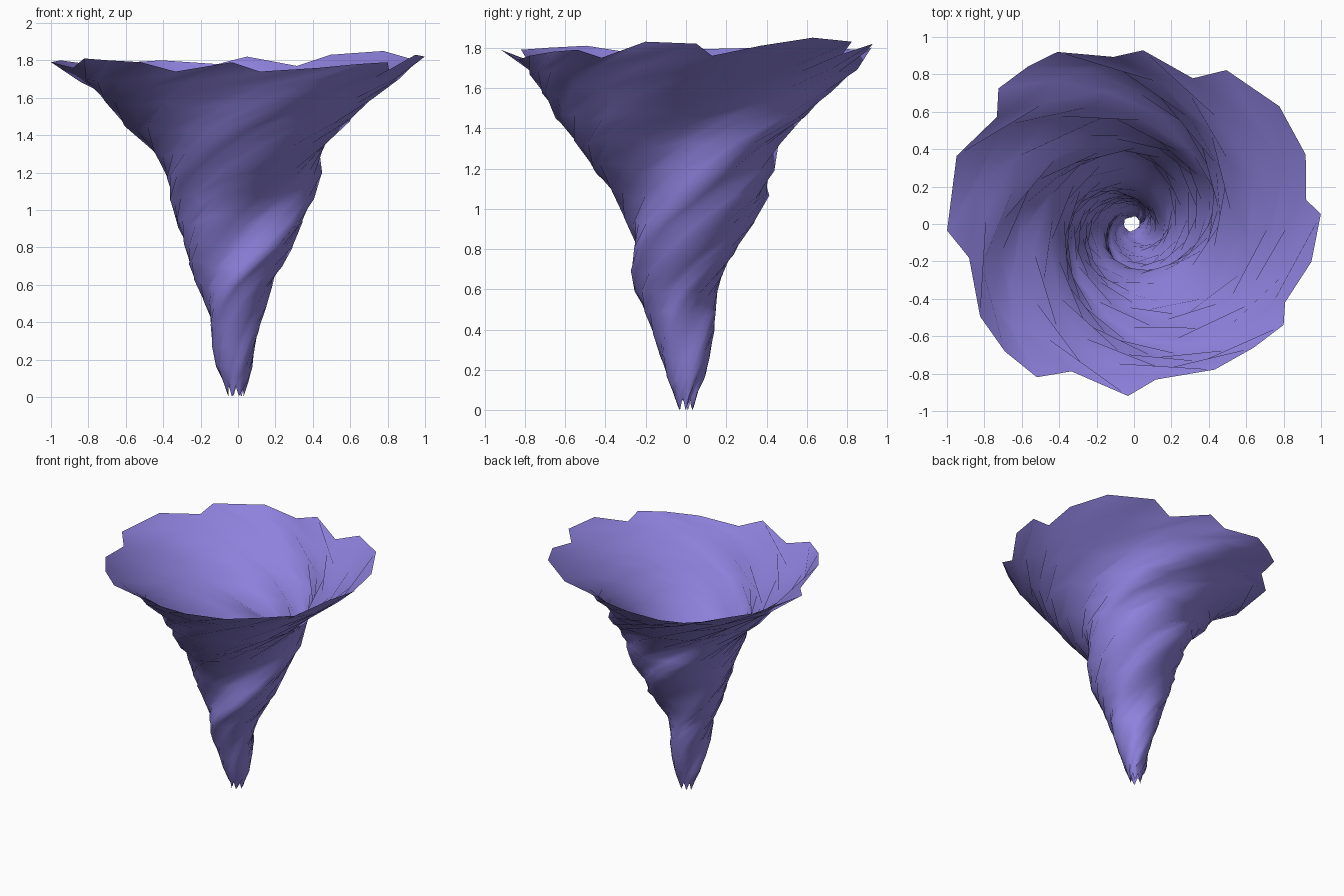
import bpy, bmesh, math

if "Cube" in bpy.data.objects:
    bpy.data.objects.remove(bpy.data.objects["Cube"])

# rim outline, counterclockwise from the right: angle (deg), radius, height
RIM = [(3, 1.00, 1.82), (8, .93, 1.76), (22, .99, 1.81), (39, 1.00, 1.85), (59, .96, 1.83),
       (68, .84, 1.77), (87, .93, 1.82), (97, .90, 1.78), (114, 1.007, 1.80), (124, 1.015, 1.79),
       (135, 1.025, 1.80), (142, .93, 1.77), (159, 1.016, 1.80), (182, 1.00, 1.79),
       (191.6, .90, 1.76), (211, .96, 1.81), (224.6, .97, 1.80), (237.6, .97, 1.79),
       (247, .856, 1.74), (268, .92, 1.79), (278, .84, 1.74), (299, .89, 1.76),
       (314, .92, 1.78), (326, .965, 1.79), (332.6, .91, 1.75), (348, .97, 1.83)]
N = len(RIM)
MEAN = sum(p[1] for p in RIM) / N

# rings from the rim down:
# height, mean radius, clockwise turn (deg), pleat depth, centre x, centre y, fold softness
RINGS = [(1.79, MEAN, 0, 1.0, 0, 0, 0), (1.58, .705, 34, 1.1, -.005, -.04, .1),
         (1.32, .49, 80, 1.4, 0, -.05, .2), (1.06, .372, 128, 1.7, -.01, .03, .3),
         (.80, .275, 174, 2.0, 0, 0, .4), (.59, .195, 220, 2.2, -.02, -.03, .4),
         (.38, .143, 265, 2.2, -.01, -.01, .4), (.16, .092, 305, 2.2, -.01, 0, .4),
         (.03, .04, 335, 2.0, -.01, 0, .4)]


def pleat(i, soft):
    """Relative rim radius, averaged with its neighbours where folds are softer."""
    a, b, c = RIM[i - 1][1], RIM[i][1], RIM[(i + 1) % N][1]
    return (a * soft + b + c * soft) / (1 + 2 * soft) / MEAN


def ring_points(z, radius, turn, depth, cx, cy, soft):
    pts = []
    for i, (a, r, h) in enumerate(RIM):
        ang = math.radians(a - turn)
        rad = radius * (1 + depth * (pleat(i, soft) - 1))
        dz = (h - 1.79) * (1 if z > 1.7 else .6)
        if z < .05:                     # ragged teeth at the tip
            dz = .03 * math.cos(math.tau * i * 6 / N)
        pts.append((cx + rad * math.cos(ang), cy + rad * math.sin(ang), z + dz))
    return pts


# one extra ring halfway between each pair keeps the twisted wall full
levels = [RINGS[0]]
for hi, lo in zip(RINGS, RINGS[1:]):
    levels += [tuple((p + q) / 2 for p, q in zip(hi, lo)), lo]

# twisted, pleated funnel
bm = bmesh.new()
rows = [[bm.verts.new(p) for p in ring_points(*lv)] for lv in levels]
for top, low in zip(rows, rows[1:]):
    for i in range(N):
        j = (i + 1) % N
        bm.faces.new((low[i], low[j], top[j], top[i]))

mesh = bpy.data.meshes.new("funnel")
bm.to_mesh(mesh)
bm.free()
funnel = bpy.data.objects.new("funnel", mesh)
bpy.context.collection.objects.link(funnel)

mat = bpy.data.materials.new("violet")
mat.diffuse_color = (.27, .22, .72, 1)
mat.use_nodes = True
mat.node_tree.nodes["Principled BSDF"].inputs["Base Color"].default_value = mat.diffuse_color
mesh.materials.append(mat)

bpy.context.view_layer.objects.active = funnel
funnel.select_set(True)
bpy.ops.object.shade_smooth_by_angle(angle=math.radians(80))
